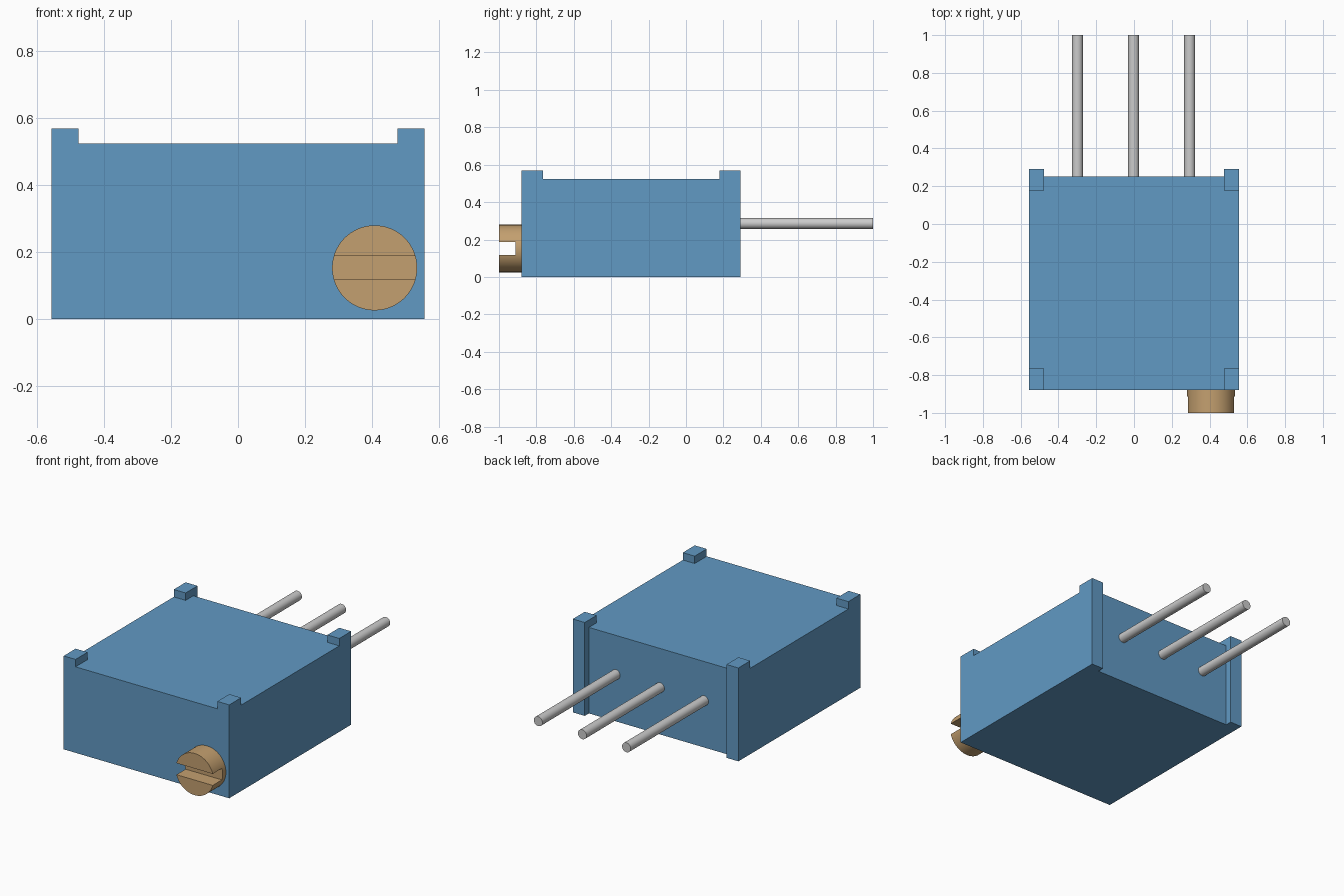
import bpy, bmesh
from math import pi

if "Cube" in bpy.data.objects:
    bpy.data.objects.remove(bpy.data.objects["Cube"])


def paint(obj, name, color):
    mat = bpy.data.materials.get(name) or bpy.data.materials.new(name)
    mat.diffuse_color = color
    mat.use_nodes = True
    mat.node_tree.nodes["Principled BSDF"].inputs["Base Color"].default_value = mat.diffuse_color
    obj.data.materials.append(mat)


def rod(name, x, z, radius, y0, y1, sides):
    """Cylinder lying along the y axis."""
    bpy.ops.mesh.primitive_cylinder_add(vertices=sides, radius=radius, depth=y1 - y0,
                                        location=(x, (y0 + y1) / 2, z), rotation=(pi / 2, 0, 0))
    obj = bpy.context.object
    obj.name = name
    return obj


def raise_faces(bm, faces, height, keep):
    res = bmesh.ops.extrude_face_region(bm, geom=faces, use_keep_orig=keep)["geom"]
    bmesh.ops.translate(bm, vec=(0, 0, height),
                        verts=[g for g in res if isinstance(g, bmesh.types.BMVert)])
    return [g for g in res if isinstance(g, bmesh.types.BMFace)]


# Housing: plan grid raised into a block, corner cells raised further as standoffs
xs = [-0.557, -0.477, 0.477, 0.557]
ys = [-0.88, -0.765, 0.178, 0.252, 0.292]
bm = bmesh.new()
grid = [[bm.verts.new((x, y, 0)) for y in ys] for x in xs]
cells = []
for i in range(3):
    for j in range(4):
        if (i, j) != (1, 3):  # recess between the rear posts
            cells.append(bm.faces.new((grid[i][j], grid[i + 1][j],
                                       grid[i + 1][j + 1], grid[i][j + 1])))
top = raise_faces(bm, cells, 0.523, True)
corners = []
for f in top:
    c = f.calc_center_median()
    if abs(c.x) > 0.48 and (c.y < -0.77 or c.y > 0.18):
        corners.append(f)
raise_faces(bm, corners, 0.045, False)
bmesh.ops.recalc_face_normals(bm, faces=bm.faces)
bmesh.ops.dissolve_limit(bm, angle_limit=0.01, verts=bm.verts, edges=bm.edges)
mesh = bpy.data.meshes.new("housing")
bm.to_mesh(mesh)
bm.free()
housing = bpy.data.objects.new("housing", mesh)
bpy.context.collection.objects.link(housing)
paint(housing, "blue_plastic", (0.12, 0.32, 0.55, 1))

# Adjustment screw with a horizontal slot
screw = rod("adjustment_screw", 0.408, 0.152, 0.127, -1.0, -0.88, 64)
bpy.ops.mesh.primitive_cube_add(size=1, location=(0.408, -1.0, 0.152))
cutter = bpy.context.object
cutter.name = "slot_cutter"
cutter.scale = (0.4, 0.176, 0.07)
cutter.hide_render = True
cut = screw.modifiers.new("slot", 'BOOLEAN')
cut.operation = 'DIFFERENCE'
cut.solver = 'EXACT'
cut.object = cutter
bpy.context.view_layer.objects.active = screw
bpy.ops.object.modifier_apply(modifier=cut.name)
bpy.data.objects.remove(cutter)
screw.select_set(True)
bpy.ops.object.shade_smooth_by_angle()
paint(screw, "brass", (0.55, 0.35, 0.16, 1))

# Terminal pins
for side, x in (("left", -0.299), ("middle", -0.002), ("right", 0.295)):
    rod("pin_" + side, x, 0.286, 0.029, 0.252, 1.0, 32)
    bpy.ops.object.shade_smooth_by_angle()
